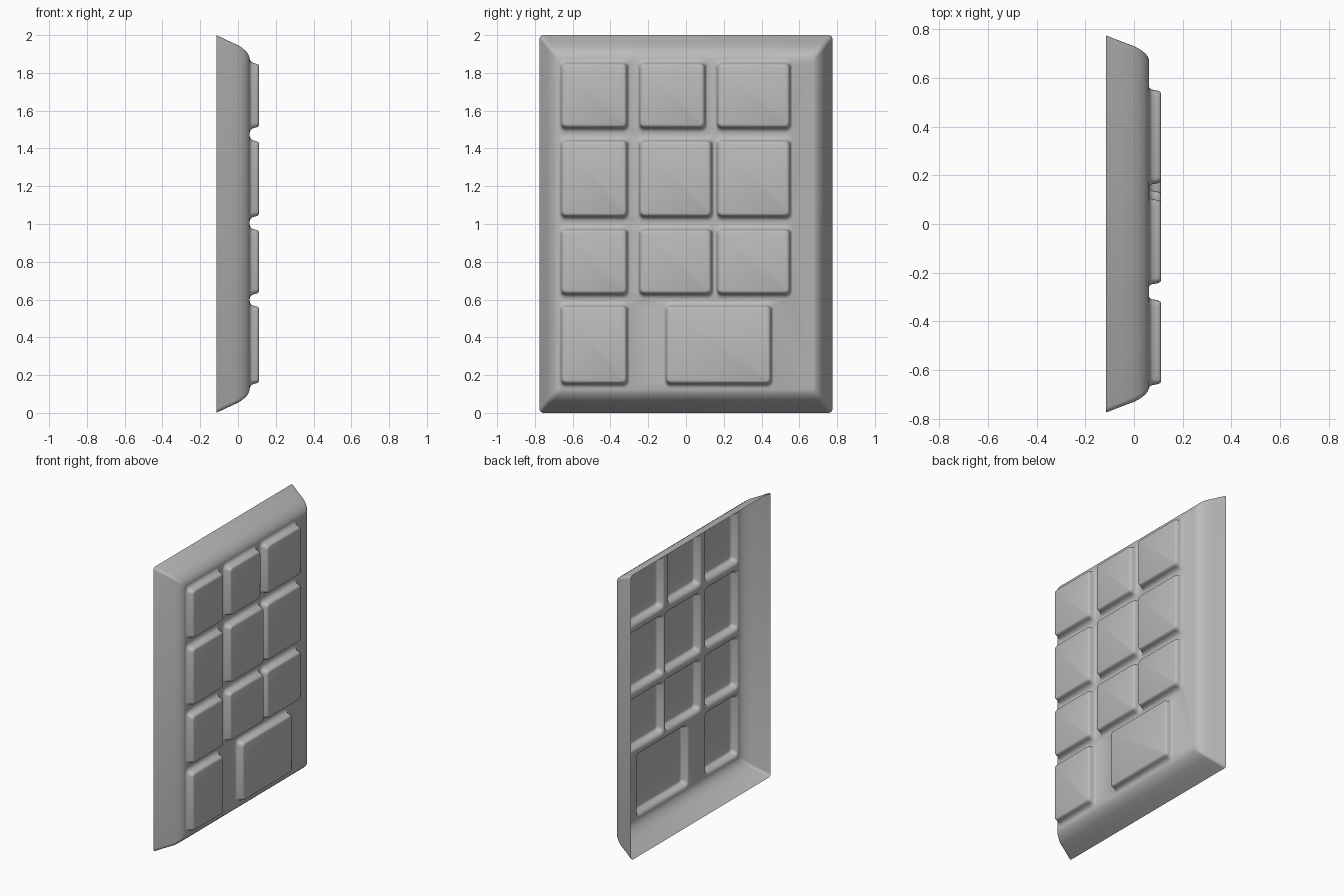
import bpy, bmesh, math

if "Cube" in bpy.data.objects:
    bpy.data.objects.remove(bpy.data.objects["Cube"])

grey = bpy.data.materials.new("light_grey")
grey.diffuse_color = (0.5, 0.5, 0.5, 1)
grey.use_nodes = True
grey.node_tree.nodes["Principled BSDF"].inputs["Base Color"].default_value = grey.diffuse_color

bm = bmesh.new()


def ring(y0, y1, z0, z1, r, x, n=4):
    """Rounded rectangle of vertices in the plane at x."""
    corners = [(y1 - r, z1 - r, 0), (y0 + r, z1 - r, 90),
               (y0 + r, z0 + r, 180), (y1 - r, z0 + r, 270)]
    out = []
    for cy, cz, a in corners:
        for i in range(n + 1):
            t = math.radians(a + 90 * i / n)
            out.append(bm.verts.new((x, cy + r * math.cos(t), cz + r * math.sin(t))))
    return out


def loft(rings):
    for a, b in zip(rings, rings[1:]):
        for i in range(len(a)):
            j = (i + 1) % len(a)
            bm.faces.new((a[i], a[j], b[j], b[i]))


def loop_edges(r):
    return [bm.edges.get((r[i], r[(i + 1) % len(r)])) for i in range(len(r))]


# sloping rim of the housing: (inset, x), open at the back
RIM = [(0, -0.115), (0.028, -0.056), (0.055, 0.003), (0.07, 0.025),
       (0.088, 0.045), (0.107, 0.057), (0.122, 0.062)]
rim = [ring(-0.775 + 0.82 * d, 0.775 - 0.82 * d, d, 2 - d, 0.02, x) for d, x in RIM]
loft(rim)
edges = loop_edges(rim[-1])

# raised keys, hollow behind: (outset, x)
KEY = [(0.025, 0.062), (0.014, 0.066), (0.005, 0.075), (0.0, 0.09),
       (-0.003, 0.102), (-0.008, 0.109), (-0.016, 0.112)]
LEFT, RIGHT = (-0.66, -0.312), (0.166, 0.55)
ROWS = [((1.51, 1.85), [LEFT, (-0.245, 0.10), RIGHT]),
        ((1.04, 1.44), [LEFT, (-0.245, 0.135), RIGHT]),
        ((0.63, 0.97), [LEFT, (-0.245, 0.135), RIGHT]),
        ((0.155, 0.565), [LEFT, (-0.105, 0.45)])]
for (z0, z1), columns in ROWS:
    for y0, y1 in columns:
        rings = []
        for d, x in KEY:
            dy = d * 0.5 if d > 0 else d
            rings.append(ring(y0 - dy, y1 + dy, z0 - d, z1 + d, 0.025 + dy * 0.7, x))
        loft(rings)
        bm.faces.new(rings[-1])
        edges += loop_edges(rings[0])

# flat plate between the rim and the keys
bmesh.ops.triangle_fill(bm, edges=edges, use_beauty=True, normal=(1, 0, 0))

bmesh.ops.recalc_face_normals(bm, faces=bm.faces[:])
if max(bm.faces, key=lambda f: f.calc_center_median().x).normal.x < 0:
    bmesh.ops.reverse_faces(bm, faces=bm.faces[:])

mesh = bpy.data.meshes.new("keypad_cover")
bm.to_mesh(mesh)
bm.free()
mesh.materials.append(grey)
cover = bpy.data.objects.new("keypad_cover", mesh)
bpy.context.collection.objects.link(cover)
bpy.context.view_layer.objects.active = cover
cover.select_set(True)
bpy.ops.object.shade_smooth_by_angle(angle=math.radians(40))
